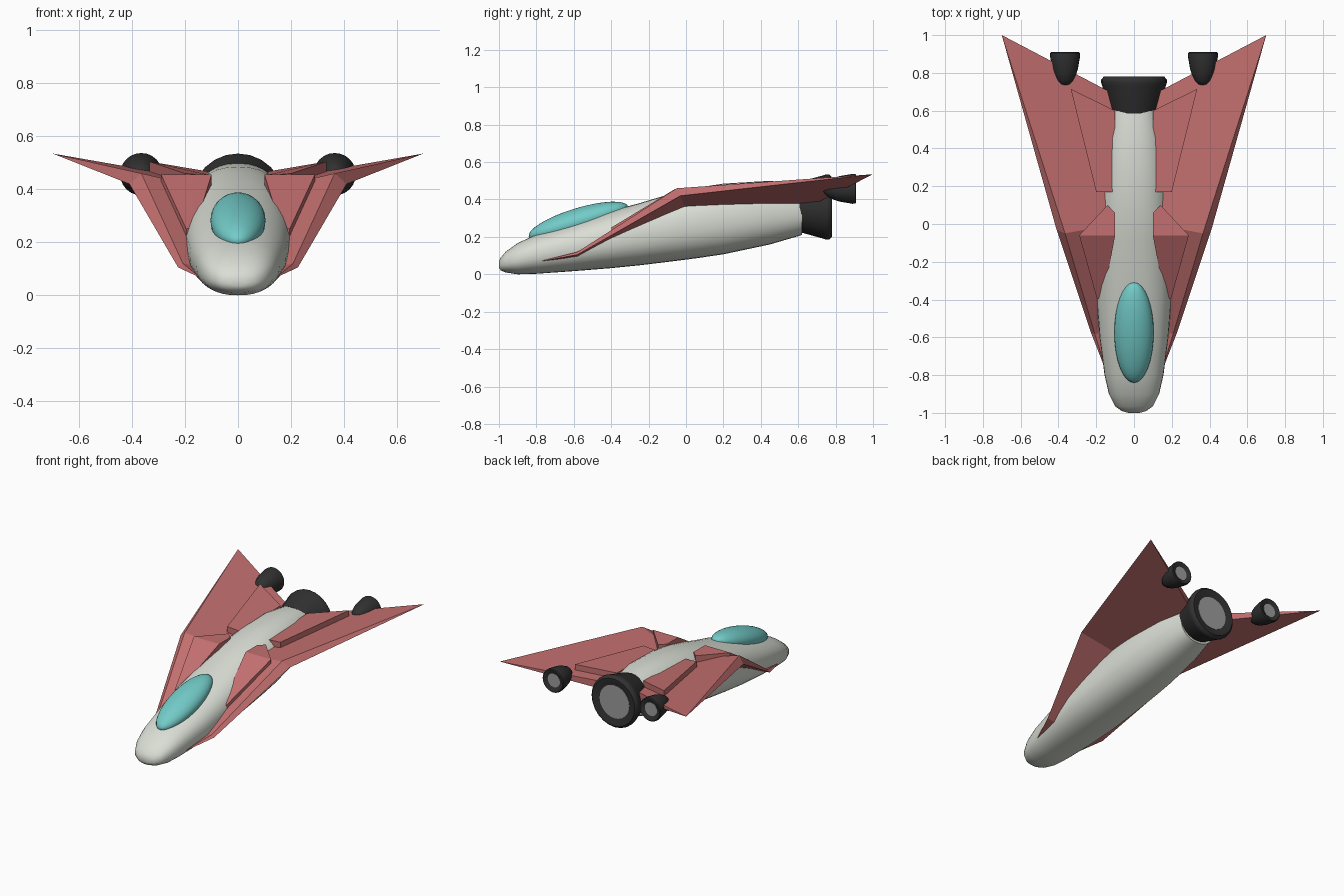
import bpy, bmesh, math
from mathutils import Vector, Matrix

if "Cube" in bpy.data.objects:
    bpy.data.objects.remove(bpy.data.objects["Cube"])


def material(name, rgb):
    m = bpy.data.materials.new(name)
    m.diffuse_color = (*rgb, 1)
    m.use_nodes = True
    m.node_tree.nodes["Principled BSDF"].inputs["Base Color"].default_value = m.diffuse_color
    return m


RED = material("wing_red", (0.55, 0.16, 0.16))
HULL = material("hull_white", (0.70, 0.73, 0.66))
TEAL = material("canopy_teal", (0.17, 0.60, 0.58))
DARK = material("engine_dark", (0.03, 0.03, 0.03))
GLOW = material("nozzle_grey", (0.33, 0.33, 0.33))


def finish(name, bm, mat, mirror=False, smooth=None):
    bmesh.ops.recalc_face_normals(bm, faces=bm.faces)
    me = bpy.data.meshes.new(name)
    bm.to_mesh(me)
    bm.free()
    ob = bpy.data.objects.new(name, me)
    bpy.context.collection.objects.link(ob)
    me.materials.append(mat)
    if mirror:
        ob.modifiers.new("mirror", 'MIRROR')
    if smooth:
        bpy.ops.object.select_all(action='DESELECT')
        ob.select_set(True)
        bpy.context.view_layer.objects.active = ob
        bpy.ops.object.shade_smooth_by_angle(angle=math.radians(smooth))
    return ob


def loft(bm, rings):
    """Skin a list of equal-length point rings and cap both ends."""
    loops = [[bm.verts.new(p) for p in ring] for ring in rings]
    n = len(loops[0])
    for a, b in zip(loops, loops[1:]):
        for i in range(n):
            bm.faces.new((a[i], a[(i + 1) % n], b[(i + 1) % n], b[i]))
    bm.faces.new(loops[0])
    bm.faces.new(loops[-1])


def lathe(name, x, z, profile, mat, mirror=False, n=24):
    """Revolve (y, radius) pairs about an axis along y."""
    bm = bmesh.new()
    loft(bm, [[(x + r * math.cos(i * math.tau / n), y, z + r * math.sin(i * math.tau / n))
               for i in range(n)] for y, r in profile])
    return finish(name, bm, mat, mirror, 40)


def plate(name, verts, faces, depth):
    """Thick plate: top faces extruded straight down by depth."""
    bm = bmesh.new()
    vs = [bm.verts.new(v) for v in verts]
    fs = [bm.faces.new([vs[i] for i in f]) for f in faces]
    out = bmesh.ops.extrude_face_region(bm, geom=fs, use_keep_orig=True)
    for v in out["geom"]:
        if isinstance(v, bmesh.types.BMVert):
            v.co.z -= depth
    return finish(name, bm, RED, True)


# fuselage: rounded cross-sections (y, bottom z, top z, half width)
SECTIONS = [
    (-1.0, .035, .07, .03), (-.99, .02, .09, .065), (-.965, .01, .12, .10),
    (-.9, .0, .167, .133), (-.8, .003, .213, .156), (-.6, .017, .275, .182),
    (-.4, .033, .34, .198), (-.25, .048, .38, .2), (-.1, .066, .425, .2),
    (.05, .085, .462, .197), (.2, .107, .485, .19), (.45, .16, .5, .167), (.62, .21, .478, .132)]


def ring(y, zb, zt, w, n=32):
    pts = []
    for i in range(n):
        c, s = math.cos(i * math.tau / n), math.sin(i * math.tau / n)
        f = lambda t: math.copysign(abs(t) ** (2 / 2.3), t)
        pts.append((w * f(c), y, (zb + zt) / 2 + (zt - zb) / 2 * f(s)))
    return pts


bm = bmesh.new()
loft(bm, [ring(*s) for s in SECTIONS])
finish("fuselage", bm, HULL, smooth=60)

# canopy: tilted ellipsoid
bm = bmesh.new()
bmesh.ops.create_uvsphere(bm, u_segments=32, v_segments=16, radius=1)
bm.transform(Matrix.Translation((0, -.575, .282)) @ Matrix.Rotation(math.radians(17), 4, 'X')
             @ Matrix.Diagonal((.104, .278, .072, 1)))
finish("canopy", bm, TEAL, smooth=60)

# main wing: cranked blade with a bevelled leading edge
W = dict(
    tip=(.70, 1.0, .535), ridge=(.365, -.05, .46), ridge_low=(.208, -.58, .12),
    nose=(.14, -.80, .065), edge=(.41, -.03, .42), edge_low=(.226, -.58, .105),
    top_a=(.10, .685, .43), top_b=(.10, .0, .40), top_c=(.10, -.58, .10),
    low_a=(.10, .685, .375), low_b=(.10, .0, .345), low_c=(.10, -.58, .085), end=(.10, -.76, .06))
bm = bmesh.new()
V = {k: bm.verts.new(p) for k, p in W.items()}
for f in ("tip ridge top_b top_a", "ridge ridge_low top_c top_b", "ridge_low nose end top_c",
          "tip edge ridge", "ridge edge edge_low ridge_low", "ridge_low edge_low nose",
          "tip low_a low_b edge", "edge low_b low_c edge_low", "edge_low low_c end nose",
          "tip top_a low_a", "top_a top_b low_b low_a", "top_b top_c low_c low_b",
          "top_c end low_c"):
    bm.faces.new([V[k] for k in f.split()])
finish("wing", bm, RED, True)

# raised armour panels on the wing roots
plate("front_panel",
      [(.10, -.06, .455), (.29, -.06, .455), (.195, -.40, .25), (.16, -.38, .262),
       (.14, .10, .455), (.10, .06, .455)],
      [(0, 1, 2, 3), (0, 5, 4, 1)], .045)
plate("rear_panel",
      [(.10, .17, .452), (.20, .17, .46), (.335, .715, .505), (.10, .60, .465)],
      [(0, 1, 2, 3)], .04)

# engines with recessed nozzles
lathe("main_engine", 0, .36,
      [(.585, .125), (.61, .135), (.73, .168), (.75, .175), (.765, .174), (.78, .16),
       (.78, .145), (.765, .112)], DARK)
lathe("main_nozzle", 0, .36, [(.75, .108), (.768, .112)], GLOW)
lathe("wing_engine", .365, .457,
      [(.733, .008), (.74, .027), (.76, .044), (.79, .058), (.82, .068), (.89, .08),
       (.905, .079), (.91, .074), (.91, .065), (.895, .046)], DARK, True)
lathe("wing_nozzle", .365, .457, [(.88, .042), (.898, .046)], GLOW, True)
